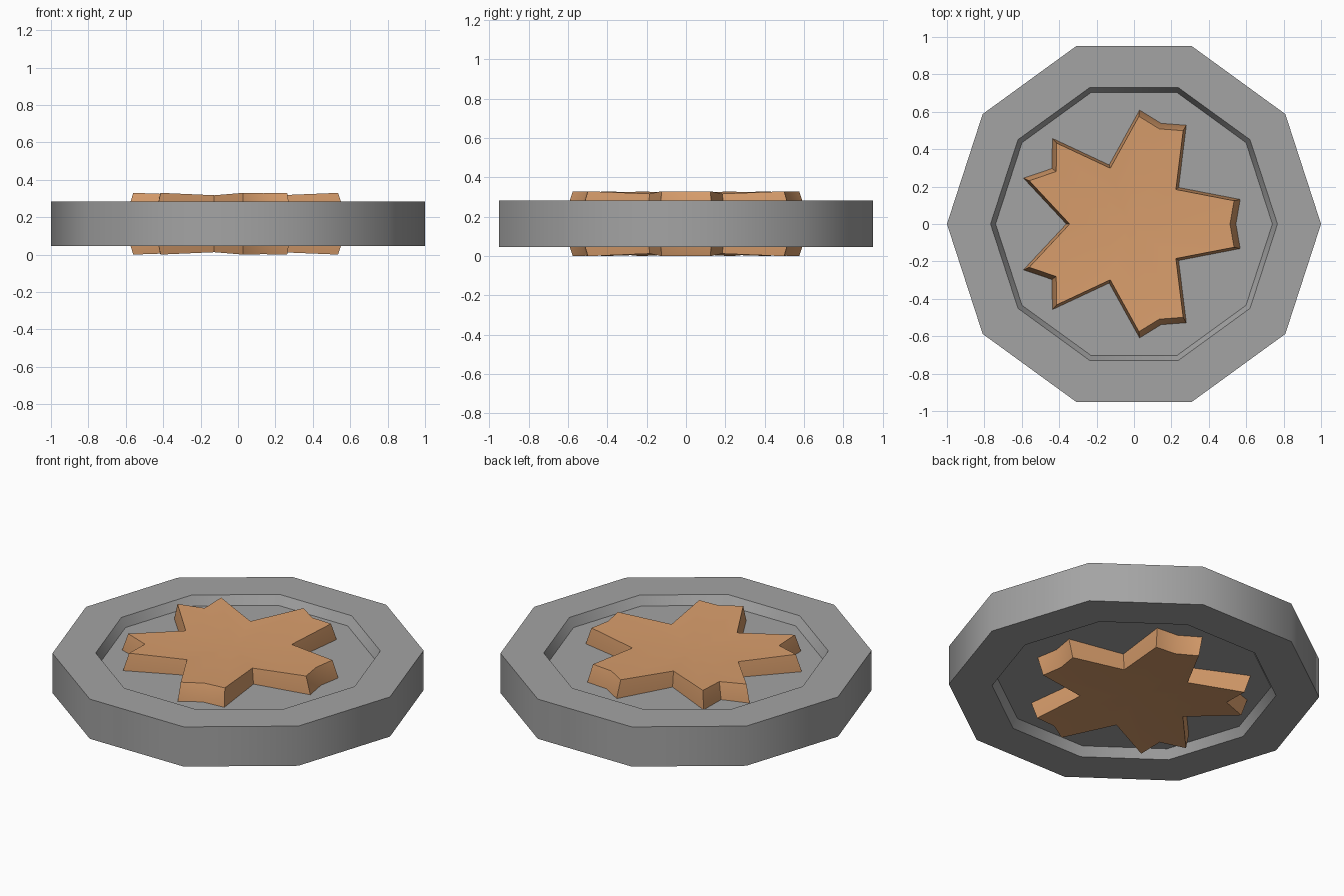
import bpy, bmesh, math

if "Cube" in bpy.data.objects:
    bpy.data.objects.remove(bpy.data.objects["Cube"])


def material(name, rgb):
    m = bpy.data.materials.new(name)
    m.diffuse_color = (*rgb, 1.0)
    m.use_nodes = True
    m.node_tree.nodes["Principled BSDF"].inputs["Base Color"].default_value = m.diffuse_color
    return m


def stacked_rings(name, rings, centres, mat):
    """Skin a stack of closed rings and close both ends with a centre fan."""
    bm = bmesh.new()
    loops = [[bm.verts.new(p) for p in ring] for ring in rings]
    n = len(loops[0])
    for a, b in zip(loops, loops[1:]):
        for i in range(n):
            j = (i + 1) % n
            bm.faces.new((a[i], a[j], b[j], b[i]))
    for loop, c in ((loops[0], centres[0]), (loops[-1], centres[1])):
        v = bm.verts.new(c)
        for i in range(n):
            bm.faces.new((loop[i], loop[(i + 1) % n], v))
    bmesh.ops.recalc_face_normals(bm, faces=bm.faces)
    me = bpy.data.meshes.new(name)
    bm.to_mesh(me)
    bm.free()
    me.materials.append(mat)
    ob = bpy.data.objects.new(name, me)
    bpy.context.collection.objects.link(ob)
    bpy.ops.object.select_all(action='DESELECT')
    ob.select_set(True)
    bpy.context.view_layer.objects.active = ob
    bpy.ops.object.shade_smooth_by_angle(angle=math.radians(40))
    return ob


grey = material("grey metal", (0.37, 0.37, 0.37))
copper = material("warm copper", (0.69, 0.34, 0.15))
MID = 0.165


# Ten-sided disc with a shallow recess on both sides
def decagon(r, z):
    return [(r * math.cos(i * math.pi / 5), r * math.sin(i * math.pi / 5), z)
            for i in range(10)]


profile = [(0.74, -0.065), (0.767, -0.118), (1.0, -0.118),
           (1.0, 0.118), (0.767, 0.118), (0.74, 0.065)]
stacked_rings("disc", [decagon(r, MID + z) for r, z in profile],
              [(0, 0, MID - 0.065), (0, 0, MID + 0.065)], grey)

# Five-armed star with forked tips, slightly dished on both faces
CX = -0.03
fork = [0.575, 0.566, 0.505, 0.505, 0.566]
outline = []
for arm in range(5):
    for deg, r in ((-12.4, 0.612), (0, fork[arm]), (12.4, 0.612), (36, 0.332)):
        a = math.radians(72 * arm + deg)
        outline.append((r * math.cos(a), r * math.sin(a), r))


def star_ring(scale, side, edge):
    ring = []
    for x, y, r in outline:
        z = 0.137 + 0.028 * r / 0.612 if edge else 0.065
        ring.append((CX + x * scale, y * scale, MID + side * z))
    return ring


stacked_rings("star",
              [star_ring(0.945, -1, True), star_ring(1, -1, False),
               star_ring(1, 1, False), star_ring(0.945, 1, True)],
              [(CX, 0, MID - 0.137), (CX, 0, MID + 0.137)], copper)
